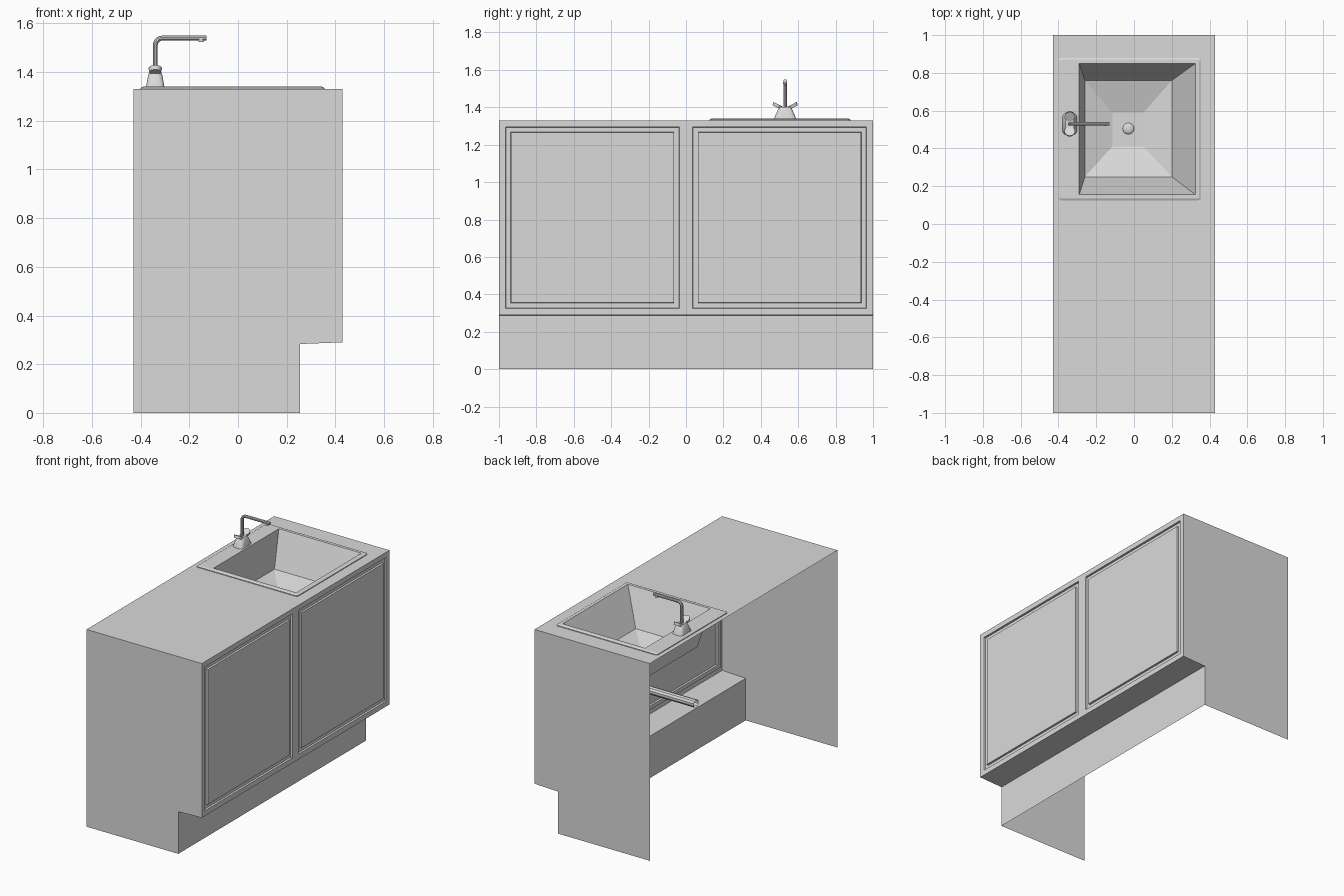
import bpy, bmesh, math
from mathutils import Matrix, Vector

if "Cube" in bpy.data.objects:
    bpy.data.objects.remove(bpy.data.objects["Cube"])

grey = bpy.data.materials.new("plain_grey")
grey.diffuse_color = (0.7, 0.7, 0.7, 1)
grey.use_nodes = True
grey.node_tree.nodes["Principled BSDF"].inputs["Base Color"].default_value = grey.diffuse_color

TOP = 1.33


def finish(name, bm, smooth=False):
    bmesh.ops.remove_doubles(bm, verts=bm.verts, dist=1e-5)
    me = bpy.data.meshes.new(name)
    bm.to_mesh(me)
    bm.free()
    ob = bpy.data.objects.new(name, me)
    bpy.context.collection.objects.link(ob)
    me.materials.append(grey)
    if smooth:
        select(ob)
        bpy.ops.object.shade_smooth_by_angle(angle=math.radians(35))
    return ob


def select(ob):
    bpy.ops.object.select_all(action='DESELECT')
    ob.select_set(True)
    bpy.context.view_layer.objects.active = ob


def ring(x0, x1, y0, y1, z, r=0.0, n=4):
    """Counter-clockwise rectangle with rounded corners."""
    pts = []
    corners = [(x1 - r, y1 - r), (x0 + r, y1 - r), (x0 + r, y0 + r), (x1 - r, y0 + r)]
    for k, (cx, cy) in enumerate(corners):
        for i in range(n):
            a = math.pi / 2 * (k + i / (n - 1))
            pts.append((cx + r * math.cos(a), cy + r * math.sin(a), z))
    return pts


def loft(name, rings, cap=False, smooth=False):
    bm = bmesh.new()
    rows = [[bm.verts.new(p) for p in rg] for rg in rings]
    for a, b in zip(rows, rows[1:]):
        for i in range(len(a)):
            j = (i + 1) % len(a)
            bm.faces.new((a[i], a[j], b[j], b[i]))
    if cap:
        bm.faces.new(rows[-1])
    return finish(name, bm, smooth)


def tube(name, pts, radius, bend, caps):
    """Round pipe along a path, its corners rounded by arcs."""
    P = [Vector(p) for p in pts]
    path = [P[0]]
    for a, b, c in zip(P, P[1:], P[2:]):
        s, e = b + (a - b).normalized() * bend, b + (c - b).normalized() * bend
        centre = s + e - b
        for i in range(7):
            t = math.pi / 2 * i / 6
            path.append(centre + (s - centre) * math.cos(t) + (e - centre) * math.sin(t))
    path.append(P[-1])
    cu = bpy.data.curves.new(name, 'CURVE')
    cu.dimensions = '3D'
    cu.bevel_depth = radius
    cu.bevel_resolution = 3
    cu.use_fill_caps = caps
    sp = cu.splines.new('POLY')
    sp.points.add(len(path) - 1)
    for q, p in zip(sp.points, path):
        q.co = (*p, 1)
    ob = bpy.data.objects.new(name, cu)
    bpy.context.collection.objects.link(ob)
    cu.materials.append(grey)
    select(ob)
    bpy.ops.object.convert(target='MESH')
    bpy.ops.object.shade_smooth_by_angle(angle=math.radians(35))


# side panels: thin sheets with a toe notch
for name, y in (("left_side", -1), ("right_side", 1)):
    bm = bmesh.new()
    prof = [(-.43, 0), (.255, 0), (.255, .283), (.43, .29), (.43, TOP), (-.43, TOP)]
    if y > 0:
        prof.reverse()
    bm.faces.new([bm.verts.new((x, y, z)) for x, z in prof])
    finish(name, bm)

# toe kick and its sloping ledge
bm = bmesh.new()
rows = [[bm.verts.new((x, y, z)) for y in (-1, 1)] for x, z in ((.255, 0), (.255, .283), (.43, .29))]
for a, b in zip(rows, rows[1:]):
    bm.faces.new((a[0], a[1], b[1], b[0]))
finish("toe_kick", bm)

# door front: two panels with a grooved frame
bm = bmesh.new()
for y in (-1, 0):
    f = bm.faces.new([bm.verts.new((.43, yy, zz)) for yy, zz in
                      ((y, .29), (y + 1, .29), (y + 1, TOP), (y, TOP))])
    f.normal_update()
    for width, push in ((.035, 0), (.002, -.012), (.026, 0), (.002, .012)):
        bmesh.ops.inset_individual(bm, faces=[f], thickness=width, use_even_offset=True)
        for v in f.verts:
            v.co.x += push
        bm.normal_update()
finish("cabinet_doors", bm)

# worktop with the sink opening
loft("worktop", [ring(-.43, .43, -1, 1, TOP), ring(-.29, .325, .155, .85, TOP)])

# sink: raised rim, steep walls, shallow sloped floor
loft("sink", [
    ring(-.40, .355, .125, .88, TOP, .015),
    ring(-.40, .355, .125, .88, 1.335, .015),
    ring(-.39, .345, .135, .87, 1.34, .01),
    ring(-.29, .325, .155, .85, 1.34),
    ring(-.26, .20, .25, .76, 1.11),
    ring(-.115, .05, .41, .59, 1.06)], cap=True)

# drain plug and waste pipe
bm = bmesh.new()
bmesh.ops.create_uvsphere(bm, u_segments=20, v_segments=10, radius=.03,
                          matrix=Matrix.Translation((-.03, .505, 1.06)) @ Matrix.Diagonal((1, 1, .4, 1)))
finish("drain", bm, True)
tube("waste_pipe", [(-.03, .505, 1.058), (-.03, .505, .87), (-.43, .505, .87)], .026, .06, False)

# tap body
FX, FY = -.34, .53
loft("tap_body", [ring(FX - a, FX + a, FY - b, FY + b, z, r) for a, b, z, r in
                  ((.038, .058, 1.338, .02), (.036, .055, 1.35, .02),
                   (.028, .036, 1.392, .018), (.022, .03, 1.402, .015))], cap=True, smooth=True)

# tap handles: short discs, outer edge raised
for name, s in (("front_handle", -1), ("back_handle", 1)):
    bm = bmesh.new()
    bmesh.ops.create_cone(bm, cap_ends=True, segments=20, radius1=.024, radius2=.028, depth=.018,
                          matrix=Matrix.Translation((FX, FY + s * .042, 1.408))
                          @ Matrix.Rotation(s * math.radians(27), 4, 'X'))
    finish(name, bm, True)

# spout and nozzle
tube("spout", [(FX, FY, 1.39), (FX, FY, 1.54), (-.13, FY, 1.54)], .01, .03, True)
bm = bmesh.new()
bmesh.ops.create_cone(bm, cap_ends=True, segments=16, radius1=.011, radius2=.011, depth=.012,
                      matrix=Matrix.Translation((-.152, FY, 1.53)))
finish("nozzle", bm, True)
